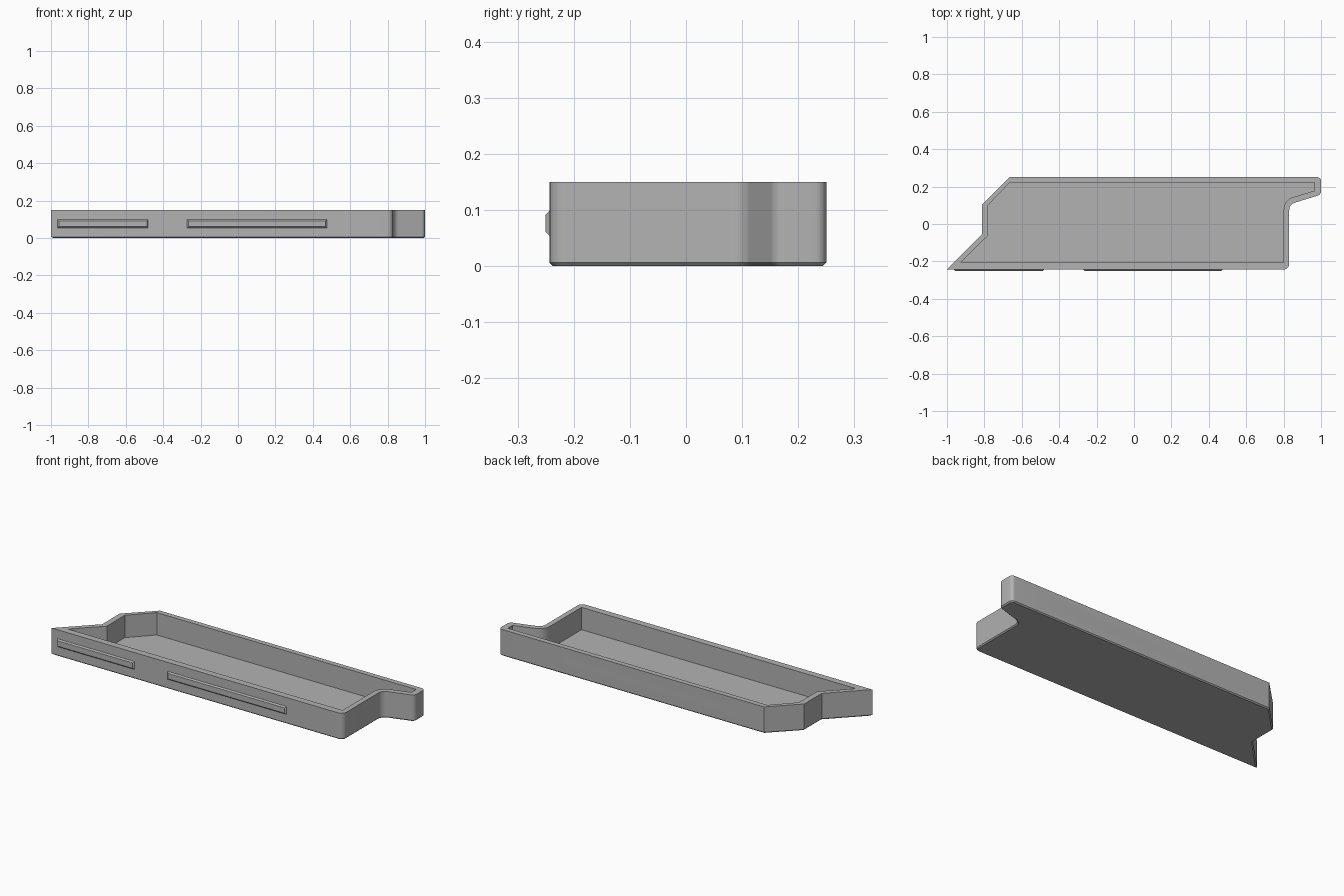
import bpy, bmesh, math
from mathutils import Vector

if "Cube" in bpy.data.objects:
    bpy.data.objects.remove(bpy.data.objects["Cube"])

grey = bpy.data.materials.new("plain grey")
grey.diffuse_color = (0.45, 0.45, 0.45, 1)
grey.use_nodes = True
grey.node_tree.nodes["Principled BSDF"].inputs["Base Color"].default_value = grey.diffuse_color


def fillet(points, steps=8):
    """Round each (x, y, radius) corner; radius 0 stays sharp."""
    out = []
    for i, (x, y, r) in enumerate(points):
        p = Vector((x, y))
        if r == 0:
            out.append(p)
            continue
        a = (Vector(points[i - 1][:2]) - p).normalized()
        b = (Vector(points[(i + 1) % len(points)][:2]) - p).normalized()
        half = a.angle(b) / 2
        reach = r / math.tan(half)
        centre = p + (a + b).normalized() * (r / math.sin(half))
        start, end = p + a * reach - centre, p + b * reach - centre
        sweep = math.pi - 2 * half
        for k in range(steps + 1):
            t = k / steps
            out.append(centre + (start * math.sin((1 - t) * sweep) + end * math.sin(t * sweep)) / math.sin(sweep))
    return out


def make(name, bm):
    bmesh.ops.recalc_face_normals(bm, faces=bm.faces)
    mesh = bpy.data.meshes.new(name)
    bm.to_mesh(mesh)
    bm.free()
    mesh.materials.append(grey)
    ob = bpy.data.objects.new(name, mesh)
    bpy.context.collection.objects.link(ob)
    return ob


def prism(name, outline, z0, z1, chamfer=0):
    bm = bmesh.new()
    base = bm.faces.new([bm.verts.new((p.x, p.y, z0)) for p in outline])
    ext = bmesh.ops.extrude_face_region(bm, geom=[base], use_keep_orig=True)
    bmesh.ops.translate(bm, vec=(0, 0, z1 - z0), verts=[v for v in ext["geom"] if isinstance(v, bmesh.types.BMVert)])
    if chamfer:
        bmesh.ops.recalc_face_normals(bm, faces=bm.faces)
        edges = [e for e in bm.edges if all(abs(v.co.z - z0) < 1e-6 for v in e.verts)]
        bmesh.ops.bevel(bm, geom=edges, offset=chamfer, segments=1, affect='EDGES')
    return make(name, bm)


def cylinder_y(name, x, z, r, y0, y1):
    bm = bmesh.new()
    bmesh.ops.create_cone(bm, cap_ends=True, segments=32, radius1=r, radius2=r, depth=y1 - y0)
    for v in bm.verts:
        v.co = (x + v.co.x, (y0 + y1) / 2 + v.co.z, z + v.co.y)
    return make(name, bm)


def cut(target, cutter):
    mod = target.modifiers.new("cut", 'BOOLEAN')
    mod.operation = 'DIFFERENCE'
    mod.solver = 'EXACT'
    mod.object = cutter
    bpy.context.view_layer.objects.active = target
    bpy.ops.object.modifier_apply(modifier=mod.name)
    bpy.data.objects.remove(cutter)


# Tray body with chamfered underside
outer = fillet([(-1, -0.243, 0), (0.83, -0.243, 0.03), (0.83, 0.105, 0.04), (1, 0.157, 0.025),
                (1, 0.25, 0.02), (-0.665, 0.25, 0), (-0.814, 0.102, 0), (-0.814, -0.056, 0)])
tray = prism("tray_body", outer, 0, 0.15, 0.006)

# Open cavity
inner = fillet([(-0.925, -0.205, 0), (0.8, -0.205, 0), (0.8, 0.128, 0.07), (0.965, 0.178, 0),
                (0.965, 0.221, 0), (-0.665, 0.221, 0), (-0.781, 0.1, 0), (-0.781, -0.062, 0)])
cut(tray, prism("cavity_cutter", inner, 0.023, 0.3))

# Screw holes: narrow at the front, wider inside and through the back wall
for x in (-0.367, 0.57):
    cut(tray, cylinder_y("front_hole_cutter", x, 0.077, 0.014, -0.3, -0.15))
    cut(tray, cylinder_y("counterbore_cutter", x, 0.077, 0.02, -0.224, -0.15))
    cut(tray, cylinder_y("back_hole_cutter", x, 0.077, 0.02, 0.15, 0.3))

bpy.ops.object.select_all(action='DESELECT')
tray.select_set(True)
bpy.context.view_layer.objects.active = tray
bpy.ops.object.shade_smooth_by_angle(angle=math.radians(30))

# Raised rails with sloped edges on the front
for name, x0, x1 in (("short_rail", -0.965, -0.48), ("long_rail", -0.272, 0.475)):
    bm = bmesh.new()
    rings = []
    for y, d in ((-0.24, 0), (-0.243, 0), (-0.25, 0.007)):
        rings.append([bm.verts.new((x, y, z)) for x, z in
                      ((x0 + d, 0.054 + d), (x1 - d, 0.054 + d), (x1 - d, 0.099 - d), (x0 + d, 0.099 - d))])
    bm.faces.new(rings[0])
    bm.faces.new(rings[-1])
    for a, b in zip(rings, rings[1:]):
        for i in range(4):
            j = (i + 1) % 4
            bm.faces.new((a[i], a[j], b[j], b[i]))
    make(name, bm)
